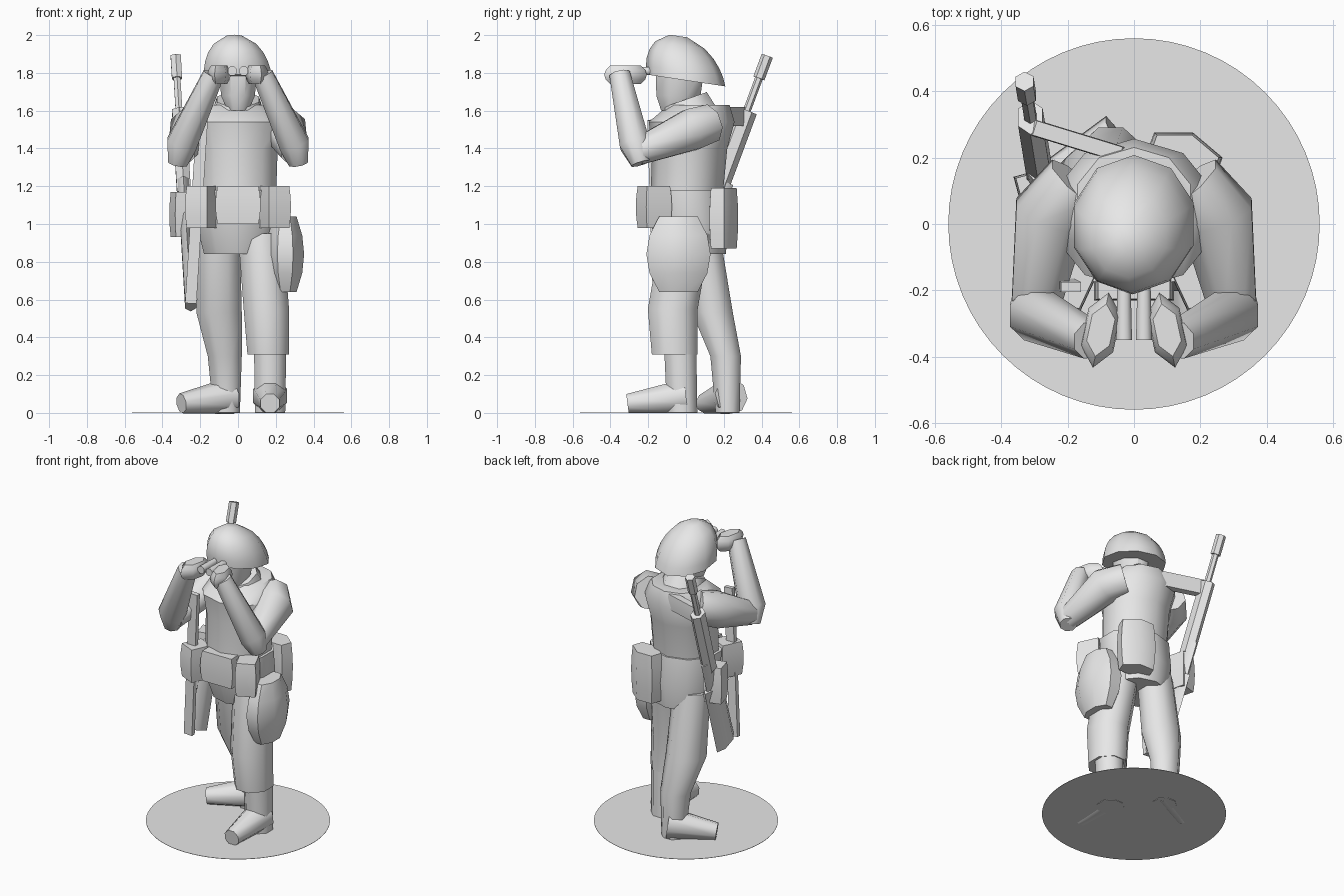
import bpy, bmesh, math
from mathutils import Vector, Matrix

old = bpy.data.objects.get("Cube")
if old:
    bpy.data.objects.remove(old, do_unlink=True)

grey = bpy.data.materials.new("plain grey")
grey.use_nodes = True
colour = (.8, .8, .8, 1)
grey.diffuse_color = colour
grey.node_tree.nodes["Principled BSDF"].inputs["Base Color"].default_value = colour


def finish(bm, name):
    """Turn a bmesh into a smooth shaded object with the shared material."""
    bmesh.ops.recalc_face_normals(bm, faces=bm.faces)
    mesh = bpy.data.meshes.new(name)
    bm.to_mesh(mesh)
    bm.free()
    mesh.materials.append(grey)
    mesh.polygons.foreach_set("use_smooth", [True] * len(mesh.polygons))
    mesh.set_sharp_from_angle(angle=math.radians(50))
    bpy.context.collection.objects.link(bpy.data.objects.new(name, mesh))


def loft(name, path, widths, depth=1, sides=8, along=False, yaw=0, slope=0):
    """Skin polygon rings centred on the path; depth is a ratio of the half width.

    Rings lie flat, or square to the path when along is set."""
    bm = bmesh.new()
    centres = [Vector(point) for point in path]
    turn = Matrix.Rotation(math.radians(yaw), 3, "Z")
    grow = 1 / math.cos(math.pi / sides)
    rings = []
    for i, (centre, width) in enumerate(zip(centres, widths)):
        across, back = turn @ Vector((1, 0, 0)), turn @ Vector((0, 1, slope))
        if along:
            after = centres[min(i + 1, len(centres) - 1)]
            before = centres[max(i - 1, 0)]
            tangent = (after - before).normalized()
            back = tangent.cross(Vector((1, 0, 0))).normalized()
            across = back.cross(tangent)
        ring = []
        for k in range(sides):
            turned = (k + .5) / sides * math.tau
            offset = across * math.cos(turned) + back * depth * math.sin(turned)
            ring.append(bm.verts.new(centre + offset * width * grow))
        rings.append(ring)
    for low, high in zip(rings, rings[1:]):
        for k in range(sides):
            following = (k + 1) % sides
            bm.faces.new((low[k], low[following], high[following], high[k]))
    bm.faces.new(rings[0][::-1])
    bm.faces.new(rings[-1])
    finish(bm, name)


def pouch(name, centre, width, depth, height, yaw=0, sides=4, shrink=.1):
    """Upright padded bag from half sizes, narrowing toward both ends."""
    levels = [k / 2 for k in range(-2, 3)]
    path = [Vector(centre) + Vector((0, 0, height * t)) for t in levels]
    widths = [width * (1 - shrink * t * t) for t in levels]
    loft(name, path, widths, depth / width, sides, yaw=yaw)


# Thin round base
bm = bmesh.new()
bmesh.ops.create_cone(bm, cap_ends=True, segments=64, radius1=.56, radius2=.56,
                      depth=.002, matrix=Matrix.Translation((0, 0, .004)))
finish(bm, "base_disc")

# Jacket, flared skirt and collar
loft("jacket_skirt", [(0, .04, .84), (0, .02, 1), (0, 0, 1.18)], [.18, .22, .22],
     depth=.9, sides=10)
loft("jacket_body", [(0, 0, 1.1), (0, .02, 1.4), (0, .03, 1.54), (0, .07, 1.63)],
     [.2, .21, .24, .17], depth=.9, sides=10)
loft("collar", [(0, .02, 1.57), (0, 0, 1.66)], [.14, .11], slope=.35)
pouch("front_flap", (0, -.19, 1.1), width=.12, depth=.04, height=.1)

# Head under a domed helmet
loft("head", [(0, -.06, 1.6), (0, -.04, 1.68), (0, -.03, 1.84)], [.055, .09, .1],
     depth=1.3)
steps = [k / 5 for k in range(6)]
loft("helmet", [(-.02 * t, -.04 * t, 1.76 + .235 * t) for t in steps],
     [.18 * math.sqrt(1 - .95 * t * t) for t in steps],
     depth=1.1, sides=10, slope=-.15)

# Arms raised to the face, with hands, binoculars and front pouches
for label, s in (("left", 1), ("right", -1)):
    loft(label + "_upper_arm",
         [(s * .17, .12, 1.53), (s * .25, .03, 1.5), (s * .3, -.26, 1.38)],
         [.1, .11, .07], along=True)
    loft(label + "_forearm",
         [(s * .32, -.24, 1.32), (s * .3, -.27, 1.42), (s * .13, -.35, 1.79)],
         [.05, .08, .055], along=True)
    pouch(label + "_hand", (s * .1, -.32, 1.79), width=.05, depth=.1, height=.05,
          yaw=s * 12, sides=6, shrink=.3)
    loft(label + "_binocular_tube", [(s * .03, -.35, 1.81), (s * .03, -.18, 1.81)],
         [.024, .02], along=True)
    pouch(label + "_front_pouch", (s * .19, -.17, 1.09), width=.065, depth=.075,
          height=.11, yaw=s * 25)

# Left leg steps forward
loft("left_trouser", [(.16, -.06, .31), (.15, -.07, .55), (.12, 0, .95)],
     [.11, .12, .12], depth=1.1)
loft("left_boot_shaft", [(.17, -.02, 0), (.17, -.03, .33)], [.08, .085])
loft("left_boot_toe", [(.17, 0, .09), (.17, -.31, .05)], [.09, .05], along=True)

# Right leg trails with its foot turned out
loft("right_leg", [(-.06, .22, 0), (-.07, .21, .3), (-.1, .14, .53), (-.1, .08, .95)],
     [.07, .09, .12, .11], depth=.9)
loft("right_boot_toe", [(-.04, .24, .09), (-.3, .1, .05)], [.09, .05], along=True)

# Bags around the hips
pouch("hip_bag", (.25, -.04, .84), width=.1, depth=.17, height=.2, sides=8, shrink=.4)
pouch("rear_pouch", (.15, .2, 1.03), width=.11, depth=.07, height=.16, yaw=-20, sides=6)
pouch("right_hip_pouch", (-.29, .1, 1.05), width=.06, depth=.06, height=.12, yaw=15)

# Slung rifle, built in lengths along one axis
muzzle, butt = Vector((-.33, .43, 1.89)), Vector((-.25, -.06, .57))
for label, start, end, width, depth in (
        ("muzzle", 0, .09, .027, 1), ("barrel", .08, .25, .018, 1),
        ("handguard", .22, .55, .037, 1.3), ("receiver", .5, .7, .03, 2),
        ("stock", .65, 1, .03, 2.7)):
    loft("rifle_" + label, [muzzle.lerp(butt, start), muzzle.lerp(butt, end)],
         [width, width], depth, sides=6, along=True)

# Sling down the front and over the back
loft("front_sling", [(-.19, -.19, 1.55), (-.25, -.16, .58)], [.03, .03],
     depth=.5, sides=4, along=True)
pouch("back_sling", (-.17, .25, 1.57), width=.15, depth=.025, height=.05, yaw=-17)
